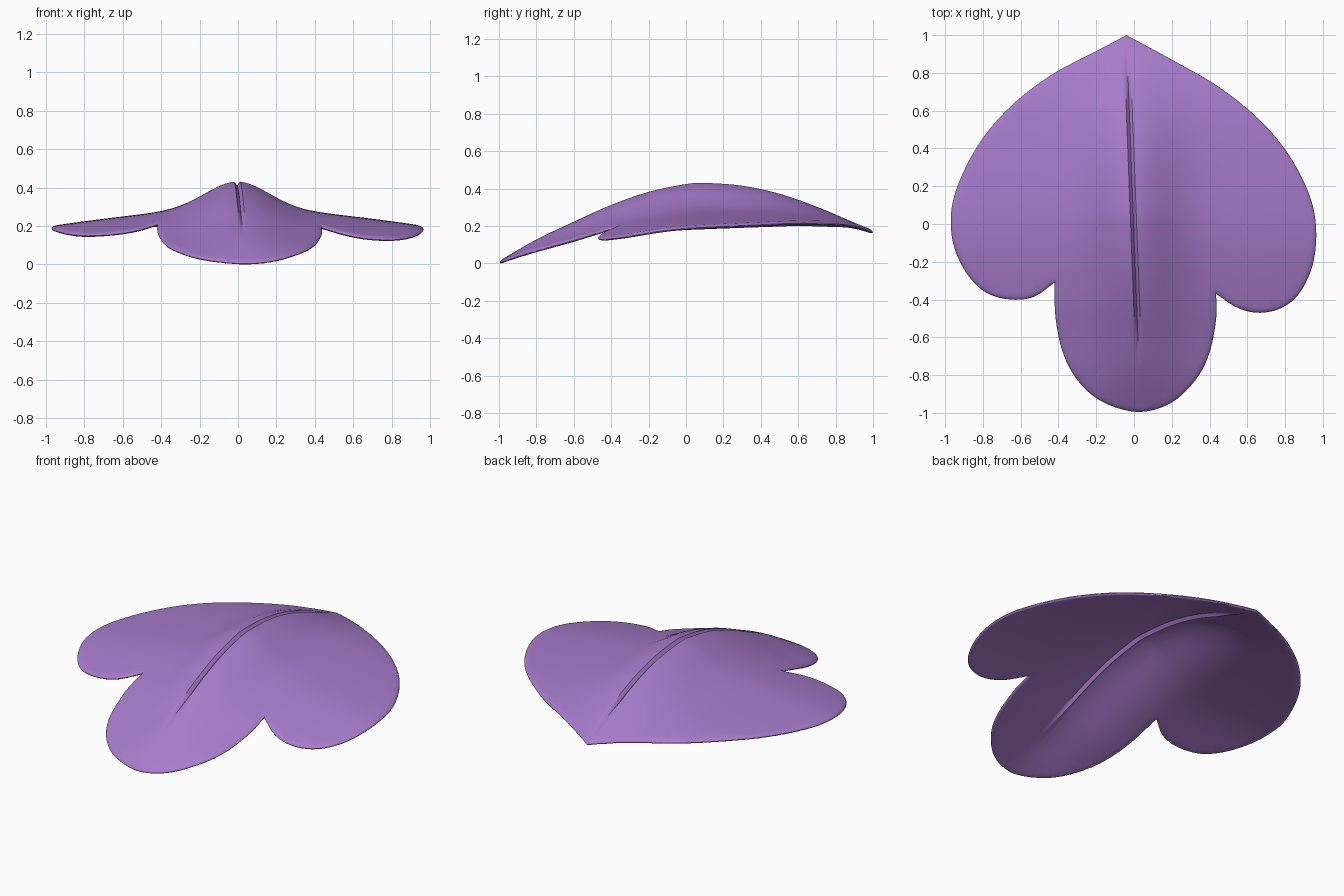
import bpy, bmesh, math
from mathutils import Vector, kdtree

cube = bpy.data.objects.get("Cube")
if cube:
    bpy.data.objects.remove(cube)


def spline(points, steps):
    """Smooth open curve through the points, without its last point."""
    p = [Vector(q) for q in points]
    p = [2 * p[0] - p[1]] + p + [2 * p[-1] - p[-2]]
    out = []
    for a, b, c, d in zip(p, p[1:], p[2:], p[3:]):
        for i in range(steps):
            t = i / steps
            out.append(0.5 * (2 * b + (c - a) * t + (2 * a - 5 * b + 4 * c - d) * t * t
                              + (3 * b - a - 3 * c + d) * t ** 3))
    return out


def height_table(points):
    """Turn a (y, z) profile into a lookup function."""
    curve = spline(points, 12) + [Vector(points[-1])]

    def lookup(y):
        y = min(max(y, curve[0].x), curve[-1].x)
        for a, b in zip(curve, curve[1:]):
            if y <= b.x:
                return a.y + (b.y - a.y) * (y - a.x) / (b.x - a.x)
        return curve[-1].y
    return lookup


# Leaf outline: three smooth runs meeting at the tip and the two notches
right_side = [(-.04, 1), (.2, .87), (.42, .745), (.6, .61), (.75, .46), (.86, .3), (.94, .12),
              (.965, -.05), (.945, -.22), (.88, -.36), (.79, -.44), (.67, -.47), (.55, -.445),
              (.435, -.37)]
middle_lobe = [(.435, -.37), (.435, -.5), (.4, -.68), (.33, -.82), (.2, -.945), (.03, -.995),
               (-.15, -.95), (-.28, -.85), (-.37, -.7), (-.415, -.5), (-.42, -.31)]
left_side = [(-.42, -.31), (-.53, -.385), (-.65, -.4), (-.78, -.365), (-.88, -.27), (-.95, -.13),
             (-.97, .02), (-.945, .17), (-.86, .36), (-.75, .52), (-.6, .67), (-.42, .8),
             (-.2, .915), (-.04, 1)]
runs = (right_side, middle_lobe, left_side)

# Lengthwise profiles of the ridge and of the flatter wings
ridge = height_table([(-1, 0), (-.8, .115), (-.6, .21), (-.4, .3), (-.2, .37), (0, .412),
                      (.1, .418), (.3, .403), (.5, .36), (.7, .29), (.9, .205), (1, .165)])
wing = height_table([(-1, 0), (-.8, .08), (-.6, .145), (-.35, .22), (0, .28), (.5, .27),
                     (.8, .225), (1, .165)])
VEIN_X, VEIN_SLOPE = -.002, -.038
GROOVE = .016


def surface(x, y):
    u = x - VEIN_X - VEIN_SLOPE * y
    low = wing(y)
    z = low - .1 * abs(x) ** 1.5 + (ridge(y) - low) * math.exp(-(u / .23) ** 2)
    taper = min(1, max(0, y + .74) * 4, max(0, .92 - y) * 4)
    return z - .02 * taper * max(0, 1 - abs(u) / GROOVE)


# Flat blade with rim rings, then sliced into a fine grid
bm = bmesh.new()
outline = [p for run in runs for p in spline(run, 6)]
blade = bm.faces.new([bm.verts.new((p.x, p.y, 0)) for p in outline])
blade.normal_update()
if blade.normal.z < 0:
    blade.normal_flip()
for width in (.003, .006, .012):
    bmesh.ops.inset_individual(bm, faces=[blade], thickness=width, use_even_offset=True)


def cut(point, normal):
    bmesh.ops.bisect_plane(bm, geom=bm.verts[:] + bm.edges[:] + bm.faces[:], dist=1e-5,
                           plane_co=point, plane_no=normal)


columns = [0, GROOVE / 2, GROOVE, .03] + [.06 + .04 * i for i in range(24)]
for u in columns:
    for side in ((1, -1) if u else (1,)):
        cut((side * u + VEIN_X, 0, 0), (1, -VEIN_SLOPE, 0))
for i in range(1, 50):
    cut((0, -1 + i * .04 + .003, 0), (0, 1, 0))

# Upper and lower skins, thinning to a rounded rim
dense = [p for run in runs for p in spline(run, 24)]
tree = kdtree.KDTree(len(dense))
for i, p in enumerate(dense):
    tree.insert((p.x, p.y, 0), i)
tree.balance()
half = {}
for v in bm.verts:
    d = 0 if v.is_boundary else min(1, tree.find(v.co)[2] / .025)
    half[v] = .011 * math.sqrt(1 - (1 - d) ** 2)
upper = list(bm.verts)
copy = bmesh.ops.duplicate(bm, geom=upper + bm.edges[:] + bm.faces[:])
twin = copy["vert_map"]
bmesh.ops.reverse_faces(bm, faces=[g for g in copy["geom"] if isinstance(g, bmesh.types.BMFace)])
weld = {}
for v in upper:
    z = surface(v.co.x, v.co.y)
    low = twin[v]
    v.co.z, low.co.z = z + half[v], z - half[v]
    if half[v] == 0:
        weld[low] = v
bmesh.ops.weld_verts(bm, targetmap=weld)
bmesh.ops.triangulate(bm, faces=[f for f in bm.faces if len(f.verts) > 4])

# Rest the lowest point on the ground
lowest = min(v.co.z for v in bm.verts)
bmesh.ops.translate(bm, verts=bm.verts, vec=(0, 0, -lowest))

mesh = bpy.data.meshes.new("leaf")
bm.to_mesh(mesh)
bm.free()
leaf = bpy.data.objects.new("leaf", mesh)
bpy.context.collection.objects.link(leaf)

# Colour and shading
purple = bpy.data.materials.new("soft purple")
purple.use_nodes = True
colour = (.39, .2, .6, 1)
purple.diffuse_color = colour
for node in purple.node_tree.nodes:
    if node.type == "BSDF_PRINCIPLED":
        node.inputs["Base Color"].default_value = colour
mesh.materials.append(purple)
bpy.ops.object.select_all(action="DESELECT")
leaf.select_set(True)
bpy.context.view_layer.objects.active = leaf
bpy.ops.object.shade_smooth_by_angle(angle=math.radians(50))
